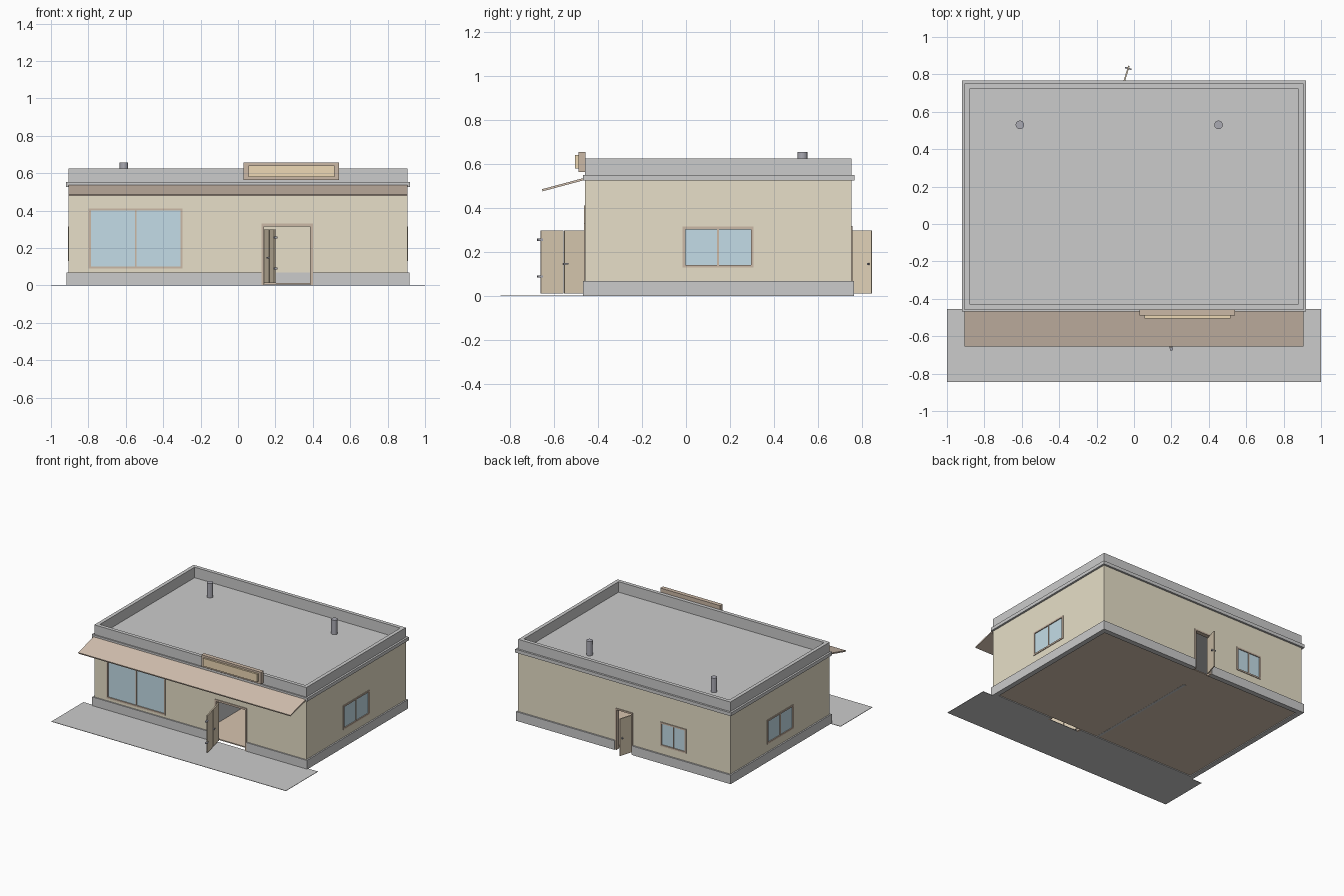
import bpy, bmesh
from math import radians
from mathutils import Matrix, Vector

if "Cube" in bpy.data.objects:
    bpy.data.objects.remove(bpy.data.objects["Cube"])


def material(name, r, g, b):
    m = bpy.data.materials.new(name)
    m.diffuse_color = (r, g, b, 1)
    m.use_nodes = True
    m.node_tree.nodes["Principled BSDF"].inputs["Base Color"].default_value = m.diffuse_color
    return m


WALL = material("wall_tan", 0.80, 0.74, 0.58)
TRIM = material("trim_brown", 0.60, 0.48, 0.38)
AWN = material("awning_brown", 0.66, 0.54, 0.44)
DOOR = material("door_tan", 0.74, 0.63, 0.47)
GLASS = material("glass_blue", 0.55, 0.72, 0.80)
SIGN = material("sign_panel", 0.85, 0.69, 0.46)
DARK = material("dark_metal", 0.40, 0.40, 0.45)
FLOOR = material("floor_brown", 0.68, 0.55, 0.43)


def boxes(name, items, mat=None, matrix=None):
    """One object from boxes given as (x0, x1, y0, y1, z0, z1)."""
    bm = bmesh.new()
    for x0, x1, y0, y1, z0, z1 in items:
        c = Vector((x0 + x1, y0 + y1, z0 + z1)) / 2
        s = Matrix.Diagonal((x1 - x0, y1 - y0, z1 - z0, 1))
        bmesh.ops.create_cube(bm, size=1, matrix=Matrix.Translation(c) @ s)
    me = bpy.data.meshes.new(name)
    bm.to_mesh(me)
    bm.free()
    ob = bpy.data.objects.new(name, me)
    bpy.context.collection.objects.link(ob)
    if mat:
        me.materials.append(mat)
    if matrix:
        ob.matrix_world = matrix
    return ob


def cut(ob, items):
    """Subtract a set of separate boxes and bake the result."""
    cutter = boxes("cutter", items)
    cutter.hide_render = True
    mod = ob.modifiers.new("cut", "BOOLEAN")
    mod.operation, mod.solver, mod.object = "DIFFERENCE", "EXACT", cutter
    bpy.context.view_layer.update()
    dg = bpy.context.evaluated_depsgraph_get()
    me = bpy.data.meshes.new_from_object(ob.evaluated_get(dg), depsgraph=dg)
    ob.modifiers.clear()
    ob.data = me
    bpy.data.objects.remove(cutter)


def frame_bars(x0, x1, z0, z1, w, y0, y1, sill=True):
    bars = [(x0, x0 + w, y0, y1, z0, z1), (x1 - w, x1, y0, y1, z0, z1),
            (x0 + w, x1 - w, y0, y1, z1 - w, z1)]
    if sill:
        bars.append((x0 + w, x1 - w, y0, y1, z0, z0 + w))
    return bars


def window(name, loc, turn, width, z0, z1):
    """Two-pane window; local -y faces outward."""
    m = Matrix.Translation(loc) @ Matrix.Rotation(radians(turn), 4, "Z")
    h, w = width / 2, 0.012
    bars = frame_bars(-h, h, z0, z1, w, -0.005, 0.03)
    bars.append((-0.004, 0.004, -0.003, 0.025, z0 + w, z1 - w))
    boxes(name + "_frame", bars, TRIM, m)
    boxes(name + "_glass", [(-h + w, -0.004, 0.002, 0.008, z0 + w, z1 - w),
                            (0.004, h - w, 0.002, 0.008, z0 + w, z1 - w)], GLASS, m)


X, YF, YB, T = 0.905, -0.459, 0.752, 0.028
INNER = (-X + T, X - T, YF + T, YB - T)
FD = (0.125, 0.40)        # front door span
BD = (-0.075, 0.075)      # back door span
door_cuts = [(*FD, YF - 0.1, YF + T + 0.01, -0.1, 0.33),
             (*BD, YB - T - 0.01, YB + 0.1, -0.1, 0.32)]
WY, SW = 0.146, 0.322     # side window centre and width

# Walls with door and window openings
walls = boxes("walls", [(-X, X, YF, YB, 0.07, 0.535)], WALL)
cut(walls, [(*INNER, -0.1, 1)])
cut(walls, door_cuts + [
    (-0.799, -0.296, YF - 0.1, YF + T + 0.01, 0.09, 0.412),
    (-0.53, -0.31, YB - T - 0.01, YB + 0.1, 0.13, 0.316)] + [
    (min(a, b), max(a, b), WY - SW / 2, WY + SW / 2, 0.13, 0.316)
    for a, b in ((X - T - 0.01, X + 0.1), (-X + T + 0.01, -X - 0.1))])

# Plinth, cornice and parapet
plinth = boxes("plinth", [(-0.916, 0.916, -0.468, 0.764, 0, 0.07)])
cut(plinth, [(*INNER, -0.1, 1)])
cut(plinth, door_cuts)
cornice = boxes("cornice", [(-0.92, 0.92, -0.468, 0.767, 0.526, 0.552)])
cut(cornice, [(-X + 0.002, X - 0.002, YF + 0.002, YB - 0.002, 0, 1)])
parapet = boxes("parapet", [(-X, X, YF, YB, 0.535, 0.626)])
cut(parapet, [(*INNER, 0, 1)])

# Roof, floor, partition and pavement
boxes("roof_deck", [(*INNER, 0.515, 0.545)])
boxes("floor", [(*INNER, 0.006, 0.014)], FLOOR)
boxes("partition_wall", [(-0.04, -0.02, YF + T, 0.52, 0.005, 0.515)])
boxes("pavement", [(-1, 1, -0.845, -0.455, 0, 0.003)])

# Roof pipes
for i, px in enumerate((-0.61, 0.452)):
    bpy.ops.mesh.primitive_cylinder_add(vertices=16, radius=0.023, depth=0.115,
                                        location=(px, 0.53, 0.5985))
    pipe = bpy.context.object
    pipe.name = f"roof_pipe_{i + 1}"
    pipe.data.materials.append(DARK)

# Sloping awning
boxes("awning", [(-X, X, -0.1, 0.1, -0.005, 0.005)], AWN,
      Matrix.Translation((0, -0.557, 0.508)) @ Matrix.Rotation(radians(15), 4, "X"))

# Sign board
boxes("sign_frame", [(0.03, 0.54, -0.49, -0.458, 0.565, 0.657)], TRIM)
boxes("sign_panel", [(0.056, 0.516, -0.504, -0.49, 0.581, 0.642)], SIGN)

# Windows
window("front_window", (-0.5475, YF, 0), 0, 0.503, 0.09, 0.412)
window("right_window", (X, WY, 0), 90, SW, 0.13, 0.316)
window("left_window", (-X, WY, 0), -90, SW, 0.13, 0.316)
window("back_window", (-0.42, YB, 0), 180, 0.22, 0.13, 0.316)

# Door frames
boxes("front_door_frame", frame_bars(*FD, 0, 0.33, 0.014, YF - 0.006, YF + T, False), TRIM)
boxes("back_door_frame", frame_bars(*BD, 0, 0.32, 0.012, YB - T, YB + 0.005, False), TRIM)

# Front door: two leaves swung outward as one
fm = Matrix.Translation((0.145, -0.447, 0)) @ Matrix.Rotation(radians(-76), 4, "Z")
boxes("front_door_leaves", [(0, 0.111, -0.005, 0.005, 0.012, 0.298),
                            (0.114, 0.22, -0.005, 0.005, 0.012, 0.298)], DOOR, fm)
boxes("front_door_hinges", [(0.212, 0.236, -0.008, 0.008, z - 0.005, z + 0.005)
                            for z in (0.09, 0.257)], DARK, fm)
boxes("front_door_handle", [(0.107, 0.118, -0.013, 0.013, 0.143, 0.152),
                            (0.095, 0.118, -0.016, -0.012, 0.144, 0.151),
                            (0.095, 0.118, 0.012, 0.016, 0.144, 0.151)], DARK, fm)

# Back door
back = Matrix.Translation((-0.06, 0.738, 0)) @ Matrix.Rotation(radians(73), 4, "Z")
boxes("back_door_leaf", [(0, 0.112, -0.004, 0.004, 0.012, 0.298)], DOOR, back)
boxes("back_door_handle", [(0.094, 0.102, -0.018, 0.018, 0.143, 0.152)], DARK, back)
